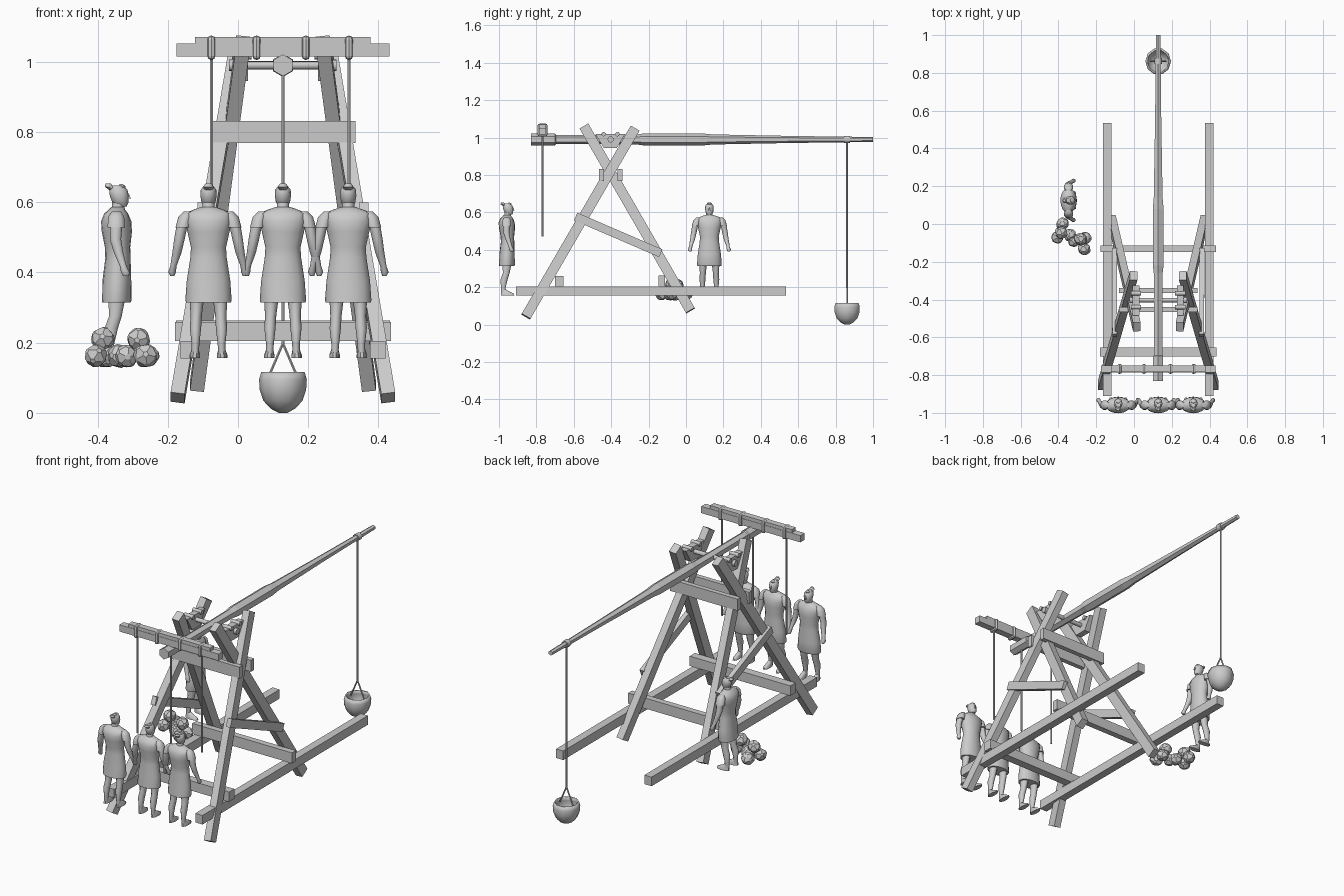
import bpy
import math
import random
from mathutils import Matrix, Vector

random.seed(4)
scene = bpy.context.scene
default_cube = bpy.data.objects.get("Cube")
if default_cube:
    bpy.data.objects.remove(default_cube, do_unlink=True)

# One plain material for everything
grey = bpy.data.materials.new("plain grey")
grey.use_nodes = True
colour = (0.6, 0.6, 0.6, 1)
grey.diffuse_color = colour
grey.node_tree.nodes["Principled BSDF"].inputs["Base Color"].default_value = colour

CX = 0.128          # centre line of the machine
smooth_parts = []


def frame(start, end):
    """Matrix whose z axis runs from start to end, x axis near world x."""
    axis = (end - start).normalized()
    hint = Vector((0, 1, 0)) if abs(axis.x) > 0.9 else Vector((1, 0, 0))
    across = (hint - axis * hint.dot(axis)).normalized()
    up = axis.cross(across)
    matrix = Matrix((across, up, axis)).transposed().to_4x4()
    matrix.translation = start
    return matrix


def loft(name, rings, sides=12, phase=0.0, place=None, smooth=True, open_top=False):
    """Skin a stack of ellipses given as (x, y, z, radius x, radius y)."""
    verts, faces = [], []
    for x, y, z, rx, ry in rings:
        for i in range(sides):
            a = phase + math.tau * i / sides
            verts.append((x + rx * math.cos(a), y + ry * math.sin(a), z))
    for r in range(len(rings) - 1):
        for i in range(sides):
            j = (i + 1) % sides
            a, b = r * sides, (r + 1) * sides
            faces.append((a + i, a + j, b + j, b + i))
    faces.append(tuple(reversed(range(sides))))
    if not open_top:
        faces.append(tuple(range(len(verts) - sides, len(verts))))
    mesh = bpy.data.meshes.new(name)
    mesh.from_pydata(verts, [], faces)
    mesh.materials.append(grey)
    obj = bpy.data.objects.new(name, mesh)
    scene.collection.objects.link(obj)
    if place:
        obj.matrix_world = place
    if smooth:
        smooth_parts.append(obj)
    return obj


def bar(name, start, end, width, depth):
    """Square timber between two points."""
    start, end = Vector(start), Vector(end)
    half = math.sqrt(0.5)
    size = (width * half, depth * half)
    rings = [(0, 0, 0, *size), (0, 0, (end - start).length, *size)]
    return loft(name, rings, 4, math.pi / 4, frame(start, end), smooth=False)


def rod(name, start, end, radius, sides=8):
    start, end = Vector(start), Vector(end)
    rings = [(0, 0, 0, radius, radius), (0, 0, (end - start).length, radius, radius)]
    return loft(name, rings, sides, math.pi / 6, frame(start, end))


# Frame: everything that exists on both sides
for label, s in (("right", -1), ("left", 1)):
    def at(offset, y, z):
        return (CX + s * offset, y, z)

    bar(label + "_base_rail", at(0.27, -0.91, 0.18), at(0.27, 0.535, 0.18), 0.044, 0.05)
    bar(label + "_front_leg", at(0.3, -0.856, 0.043), at(0.13, -0.273, 1.048), 0.04, 0.054)
    bar(label + "_rear_leg", at(0.245, 0.024, 0.075), at(0.113, -0.545, 1.06), 0.04, 0.054)
    bar(label + "_diagonal_brace", at(0.23, -0.59, 0.578), at(0.232, -0.135, 0.382), 0.026, 0.045)

    # Bearing plate wedged between the leg tops
    outline = [(-0.44, 0.945), (-0.37, 0.945), (-0.325, 1.02), (-0.485, 1.02)]
    verts = [at(off, y, z) for off in (0.1, 0.135) for y, z in outline]
    quads = [(0, 1, 2, 3), (7, 6, 5, 4)]
    quads += [(i, i + 4, (i + 1) % 4 + 4, (i + 1) % 4) for i in range(4)]
    if s < 0:
        quads = [q[::-1] for q in quads]
    mesh = bpy.data.meshes.new(label + "_bearing_plate")
    mesh.from_pydata(verts, [], quads)
    mesh.materials.append(grey)
    scene.collection.objects.link(bpy.data.objects.new(mesh.name, mesh))
    for place, y in (("front", -0.44), ("rear", -0.367)):
        rod(label + "_" + place + "_peg", at(0.09, y, 1.018), at(0.145, y, 1.018), 0.012)
    rod(label + "_axle_collar", at(0.138, -0.403, 0.99), at(0.153, -0.403, 0.99), 0.017)


def crossbeam(name, half, y, z, depth, height):
    return bar(name, (CX - half, y, z), (CX + half, y, z), depth, height)


crossbeam("front_base_beam", 0.308, -0.678, 0.232, 0.046, 0.054)
crossbeam("rear_base_beam", 0.305, -0.13, 0.234, 0.034, 0.058)
crossbeam("front_upper_beam", 0.207, -0.452, 0.8, 0.027, 0.064)
crossbeam("rear_upper_beam", 0.207, -0.352, 0.8, 0.027, 0.064)
rod("axle", (CX - 0.15, -0.403, 0.99), (CX + 0.15, -0.403, 0.99), 0.012)

# Throwing arm: hexagonal, thick near the axle, thin at the tip
arm_profile = [(-0.83, 0.031), (-0.7, 0.031), (-0.695, 0.025), (-0.4, 0.025), (-0.26, 0.027),
               (-0.22, 0.033), (0.08, 0.033), (0.14, 0.027), (0.55, 0.019), (1.0, 0.013)]
along_y = Matrix.Translation((CX, 0, 0.99)) @ Matrix.Rotation(-math.pi / 2, 4, "X")
loft("throwing_arm", [(0, 0, y, r, r) for y, r in arm_profile], 6, math.pi / 6, along_y, smooth=False)

# Pulling bar, lashings and pull ropes
crossbeam("long_pull_bar", 0.303, -0.767, 1.034, 0.038, 0.037)
crossbeam("short_pull_bar", 0.25, -0.767, 1.058, 0.034, 0.026)
for i, x in enumerate((-0.076, 0.053, 0.193, 0.316)):
    lashing = bar(f"lashing_{i}", (x - 0.012, -0.767, 1.04), (x + 0.012, -0.767, 1.04), 0.054, 0.07)
    bevel = lashing.modifiers.new("rounded", "BEVEL")
    bevel.width = 0.012
    bevel.segments = 2
for i, x in enumerate((-0.076, CX, 0.316)):
    rod(f"pull_rope_{i}", (x, -0.767, 0.472), (x, -0.767, 1.02), 0.005, 6)

# Sling at the arm tip
SY = 0.861
rod("sling_lashing", (CX, SY - 0.015, 0.99), (CX, SY + 0.015, 0.99), 0.02)
rod("sling_rope", (CX, SY, 0.195), (CX, SY, 0.985), 0.005, 6)
for s in (-1, 1):
    rod("sling_cord", (CX + s * 0.04, SY, 0.105), (CX, SY, 0.198), 0.004, 6)
bowl_profile = [(0.0, 0.012), (0.012, 0.035), (0.035, 0.056), (0.065, 0.066), (0.095, 0.068), (0.116, 0.062)]
bowl = loft("sling_bowl", [(CX, SY, z, r, r * 1.05) for z, r in bowl_profile], 10, open_top=True)
shell = bowl.modifiers.new("thickness", "SOLIDIFY")
shell.thickness = 0.007

# Two heaps of stones
heap = [(-0.405, -0.07, 0), (-0.338, -0.06, 0), (-0.378, 0.0, 0), (-0.385, -0.045, 1),
        (-0.318, -0.09, 0), (-0.258, -0.075, 0), (-0.264, -0.132, 0), (-0.283, -0.08, 1)]
for i, (x, y, layer) in enumerate(heap):
    bpy.ops.mesh.primitive_ico_sphere_add(subdivisions=1, radius=0.038,
                                          location=(x, y, 0.162 + layer * 0.048),
                                          rotation=(i, i * 2, i * 3))
    stone = bpy.context.object
    stone.name = f"stone_{i}"
    stone.data.materials.append(grey)
    for v in stone.data.vertices:
        v.co *= random.uniform(0.92, 1.06)
    cut = stone.modifiers.new("chipped", "BEVEL")
    cut.affect = "VERTICES"
    cut.width = 0.01
    cut.segments = 1


def person(label, x, y, turn):
    """Standing figure facing local +y, feet at local z zero."""
    place = Matrix.Translation((x, y, 0.156)) @ Matrix.Rotation(turn, 4, "Z")

    def part(name, rings, sides=12):
        loft(label + "_" + name, rings, sides, place=place)

    part("tunic", [(0, -0.002, 0.158, 0.064, 0.041), (0, 0, 0.165, 0.066, 0.042),
                   (0, 0, 0.22, 0.062, 0.041), (0, 0.003, 0.285, 0.052, 0.036),
                   (0, 0.002, 0.315, 0.05, 0.036), (0, 0, 0.36, 0.06, 0.043),
                   (0, -0.002, 0.39, 0.067, 0.043), (0, -0.002, 0.412, 0.068, 0.034),
                   (0, 0, 0.422, 0.045, 0.024), (0, 0.002, 0.43, 0.022, 0.019)], 16)
    part("neck", [(0, 0.002, 0.42, 0.018, 0.018), (0, 0.006, 0.45, 0.017, 0.018)])
    part("head", [(0, 0.014, 0.432, 0.012, 0.014), (0, 0.01, 0.443, 0.02, 0.023),
                  (0, 0.007, 0.462, 0.023, 0.027), (0, 0.004, 0.48, 0.022, 0.026),
                  (0, 0.002, 0.491, 0.013, 0.016)])
    part("nose", [(0, 0.034, 0.455, 0.005, 0.007), (0, 0.031, 0.47, 0.003, 0.003)], 6)
    part("hair_knot", [(0, -0.01, 0.478, 0.012, 0.011), (0, -0.022, 0.488, 0.015, 0.012),
                       (0, -0.025, 0.498, 0.008, 0.007)], 8)
    part("hair_tuft", [(0, 0.012, 0.48, 0.014, 0.012), (0, 0.016, 0.49, 0.012, 0.009),
                       (0, 0.012, 0.496, 0.005, 0.004)], 8)
    for side, s in (("left", -1), ("right", 1)):
        part(side + "_sleeve", [(s * 0.073, -0.002, 0.372, 0.021, 0.026),
                                (s * 0.066, -0.002, 0.402, 0.02, 0.024),
                                (s * 0.056, -0.001, 0.418, 0.014, 0.014)], 10)
        part(side + "_arm", [(s * 0.103, 0.026, 0.234, 0.006, 0.009), (s * 0.104, 0.024, 0.245, 0.011, 0.013),
                             (s * 0.1, 0.018, 0.262, 0.009, 0.01), (s * 0.09, 0.005, 0.3, 0.013, 0.014),
                             (s * 0.083, -0.004, 0.338, 0.015, 0.017), (s * 0.074, -0.002, 0.385, 0.016, 0.019)], 10)
        part(side + "_leg", [(s * 0.038, -0.02, 0.012, 0.01, 0.012), (s * 0.037, -0.02, 0.04, 0.011, 0.013),
                             (s * 0.037, -0.016, 0.085, 0.016, 0.02), (s * 0.035, -0.004, 0.12, 0.016, 0.019),
                             (s * 0.033, 0.0, 0.175, 0.021, 0.026)], 10)
        part(side + "_foot", [(s * 0.039, 0.003, 0, 0.015, 0.038), (s * 0.039, 0.002, 0.009, 0.015, 0.037),
                              (s * 0.038, -0.009, 0.022, 0.011, 0.022), (s * 0.038, -0.018, 0.032, 0.009, 0.012)], 10)


# Crew: three pullers at the ropes and one loader by the stones
for name, x in (("right_puller", -0.084), ("middle_puller", CX), ("left_puller", 0.314)):
    person(name, x, -0.957, 0)
person("loader", -0.345, 0.125, -math.pi / 2)

# Smooth shading that keeps hard edges
bpy.ops.object.select_all(action="DESELECT")
for obj in smooth_parts:
    obj.select_set(True)
bpy.context.view_layer.objects.active = smooth_parts[0]
bpy.ops.object.shade_smooth_by_angle(angle=math.radians(50))
